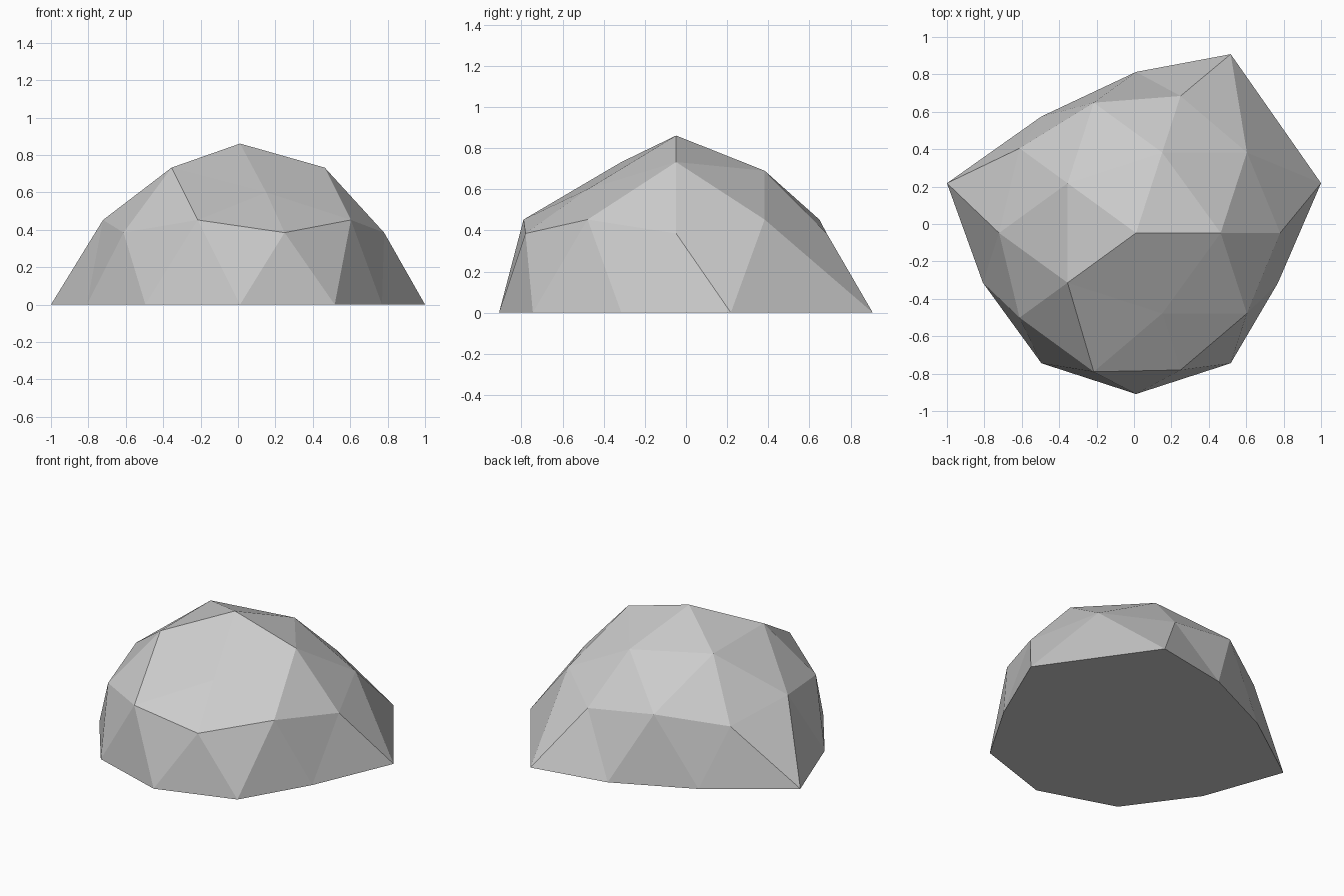
import bpy, bmesh
from math import sin, cos, radians
from mathutils import Vector

if "Cube" in bpy.data.objects:
    bpy.data.objects.remove(bpy.data.objects["Cube"])

CX, CY, R = 0.011, -0.048, 0.861


def ring(bm, radius, z, start, count):
    """Horizontal ring of evenly spaced dome points."""
    step = 360 / count
    return [bm.verts.new((CX + radius * cos(radians(start + i * step)),
                          CY + radius * sin(radians(start + i * step)), z))
            for i in range(count)]


bm = bmesh.new()

# Geodesic dome points: apex, upper ring, two middle rings, base
bm.verts.new((CX, CY, R))
upper = ring(bm, R * 0.5257, R * 0.8507, 0, 5)
nodes = ring(bm, R * 0.8944, R * 0.4472, 0, 5)
mids = ring(bm, R * 0.8507, R * 0.5257, 36, 5)
base = ring(bm, R, 0, 18, 10)

# Triangular facets
bmesh.ops.convex_hull(bm, input=bm.verts[:])
floor = [f for f in bm.faces if all(abs(v.co.z) < 1e-4 for v in f.verts)]
bmesh.ops.delete(bm, geom=floor, context='FACES_ONLY')
loose = [e for e in bm.edges if not e.link_faces]
bmesh.ops.delete(bm, geom=loose, context='EDGES')
bm.faces.new(base[::-1])

# Uneven points pulled away from the regular dome
base[0].co.x = 1.0
base[1].co.y = 0.908
base[3].co.y = 0.575
base[4].co.x = -1.0
base[9].co.x = 0.77
mids[3].co.y = -0.79
upper[1].co.z = 0.69
upper[4].co.z = 0.60

bmesh.ops.recalc_face_normals(bm, faces=bm.faces[:])
mesh = bpy.data.meshes.new("faceted_dome")
bm.to_mesh(mesh)
bm.free()
dome = bpy.data.objects.new("faceted_dome", mesh)
bpy.context.collection.objects.link(dome)
